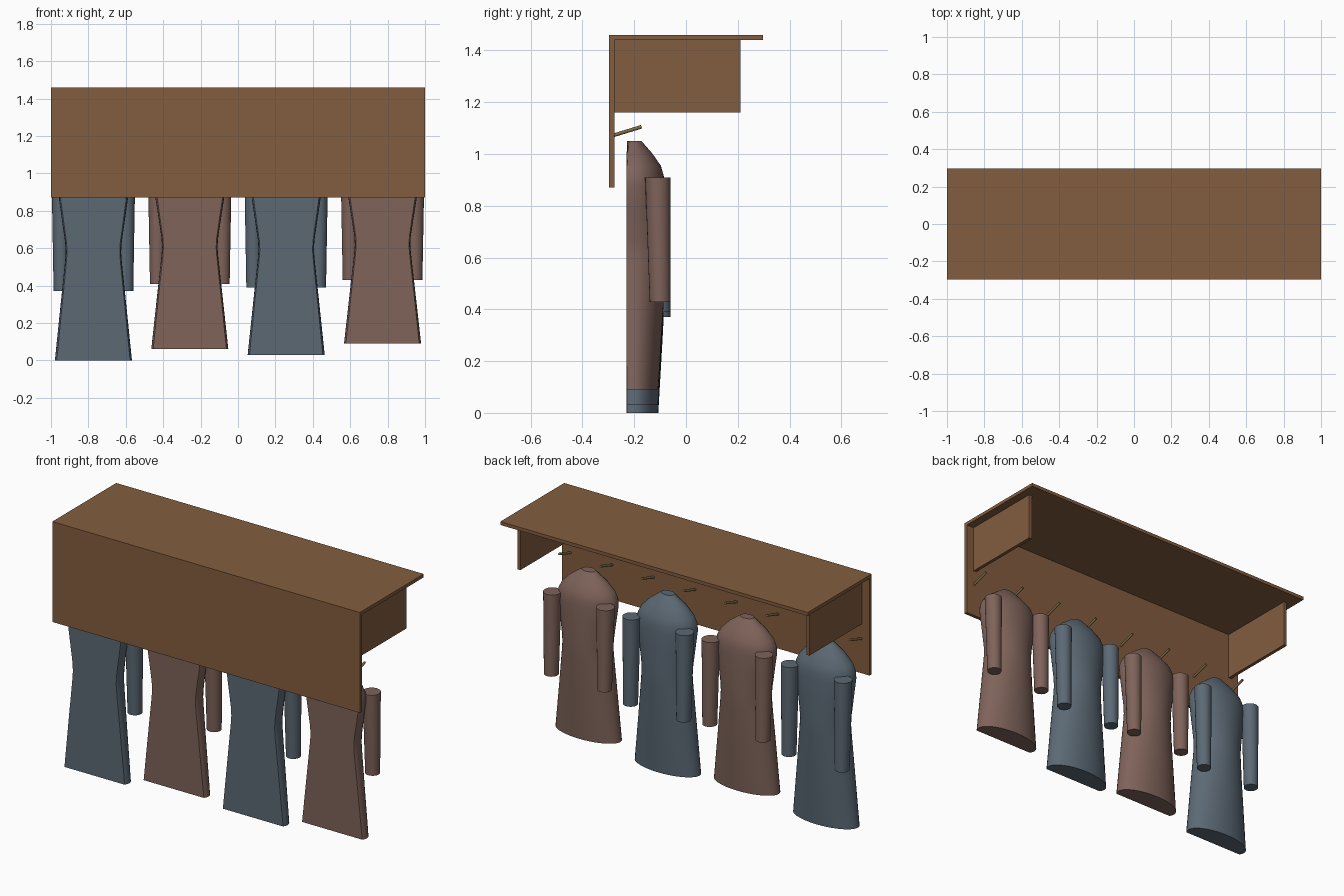
import bpy, bmesh, math
from mathutils import Vector

if "Cube" in bpy.data.objects:
    bpy.data.objects.remove(bpy.data.objects["Cube"])

def material(name, rgb):
    m = bpy.data.materials.new(name)
    m.diffuse_color = (*rgb, 1)
    m.use_nodes = True
    m.node_tree.nodes["Principled BSDF"].inputs["Base Color"].default_value = m.diffuse_color
    return m

WOOD = material("wood", (0.225, 0.11, 0.05))
BRASS = material("brass", (0.22, 0.15, 0.06))
BLUE = material("blue_cloth", (0.105, 0.14, 0.175))
ROSE = material("rose_cloth", (0.21, 0.125, 0.102))

def finish(name, bm, mat, smooth=False):
    bmesh.ops.recalc_face_normals(bm, faces=bm.faces)
    me = bpy.data.meshes.new(name)
    bm.to_mesh(me)
    bm.free()
    ob = bpy.data.objects.new(name, me)
    bpy.context.collection.objects.link(ob)
    me.materials.append(mat)
    if smooth:
        bpy.ops.object.select_all(action='DESELECT')
        ob.select_set(True)
        bpy.context.view_layer.objects.active = ob
        bpy.ops.object.shade_smooth_by_angle(angle=math.radians(35))
    return ob

def box(name, lo, hi, mat):
    bm = bmesh.new()
    bmesh.ops.create_cube(bm, size=1)
    lo, hi = Vector(lo), Vector(hi)
    for v in bm.verts:
        v.co = (lo + hi) / 2 + v.co * (hi - lo)
    return finish(name, bm, mat)

def loft(bm, rings):
    """Skin a list of point rings and cap both ends."""
    rows = [[bm.verts.new(p) for p in r] for r in rings]
    n = len(rows[0])
    for a, b in zip(rows, rows[1:]):
        for i in range(n):
            j = (i + 1) % n
            bm.faces.new((a[i], a[j], b[j], b[i]))
    bm.faces.new(rows[0][::-1])
    bm.faces.new(rows[-1])

def ring(cx, cy, z, rx, ry, n, y_min=-9):
    """Horizontal ellipse, flattened where it would pass y_min."""
    return [(cx + rx * math.cos(2 * math.pi * i / n),
             max(cy + ry * math.sin(2 * math.pi * i / n), y_min), z) for i in range(n)]

# Shelf, wall board and end brackets
box("shelf_top", (-1, -0.297, 1.44), (1, 0.297, 1.46), WOOD)
box("back_board", (-1, -0.297, 0.87), (1, -0.277, 1.44), WOOD)
for side, x in (("left", -0.95), ("right", 0.93)):
    box("bracket_" + side, (x, -0.277, 1.16), (x + 0.02, 0.21, 1.44), WOOD)

# Row of tilted pegs
for k in range(8):
    a, b = Vector((0, -0.28, 1.072)), Vector((0, -0.172, 1.105))
    d = b - a
    bm = bmesh.new()
    bmesh.ops.create_cone(bm, cap_ends=True, segments=12, radius1=0.007, radius2=0.007, depth=d.length)
    bm.transform(d.to_track_quat('Z', 'Y').to_matrix().to_4x4())
    bmesh.ops.translate(bm, verts=bm.verts, vec=(a + b) / 2 + Vector((-0.945 + 0.27 * k, 0, 0)))
    finish(f"peg_{k + 1}", bm, BRASS, True)

# Coats: (height fraction, half width, half depth) from hem to collar
BODY = [(0, 0.206, 0.093), (0.28, 0.176, 0.11), (0.5, 0.152, 0.122), (0.55, 0.148, 0.124),
        (0.60, 0.151, 0.124), (0.72, 0.169, 0.121), (0.82, 0.184, 0.118), (0.86, 0.18, 0.114),
        (0.90, 0.16, 0.103), (0.95, 0.11, 0.07), (1, 0.041, 0.028)]
TOP = 1.05
for k, hem in enumerate((0.0, 0.06, 0.03, 0.09)):
    cx = -0.773 + 0.5153 * k
    h = TOP - hem
    mat = ROSE if k % 2 else BLUE
    bm = bmesh.new()
    loft(bm, [ring(cx, -0.2, hem + f * h, w, d, 40, -0.229) for f, w, d in BODY])
    finish(f"coat_body_{k + 1}", bm, mat, True)
    # Pair of straight tapered sleeves
    for side, s in (("left", -1), ("right", 1)):
        bm = bmesh.new()
        x = cx + s * 0.173
        loft(bm, [ring(x, -0.1, TOP - 0.647 * h, 0.04, 0.04, 24),
                  ring(x, -0.109, TOP - 0.146 * h, 0.049, 0.049, 24)])
        finish(f"coat_sleeve_{side}_{k + 1}", bm, mat, True)
